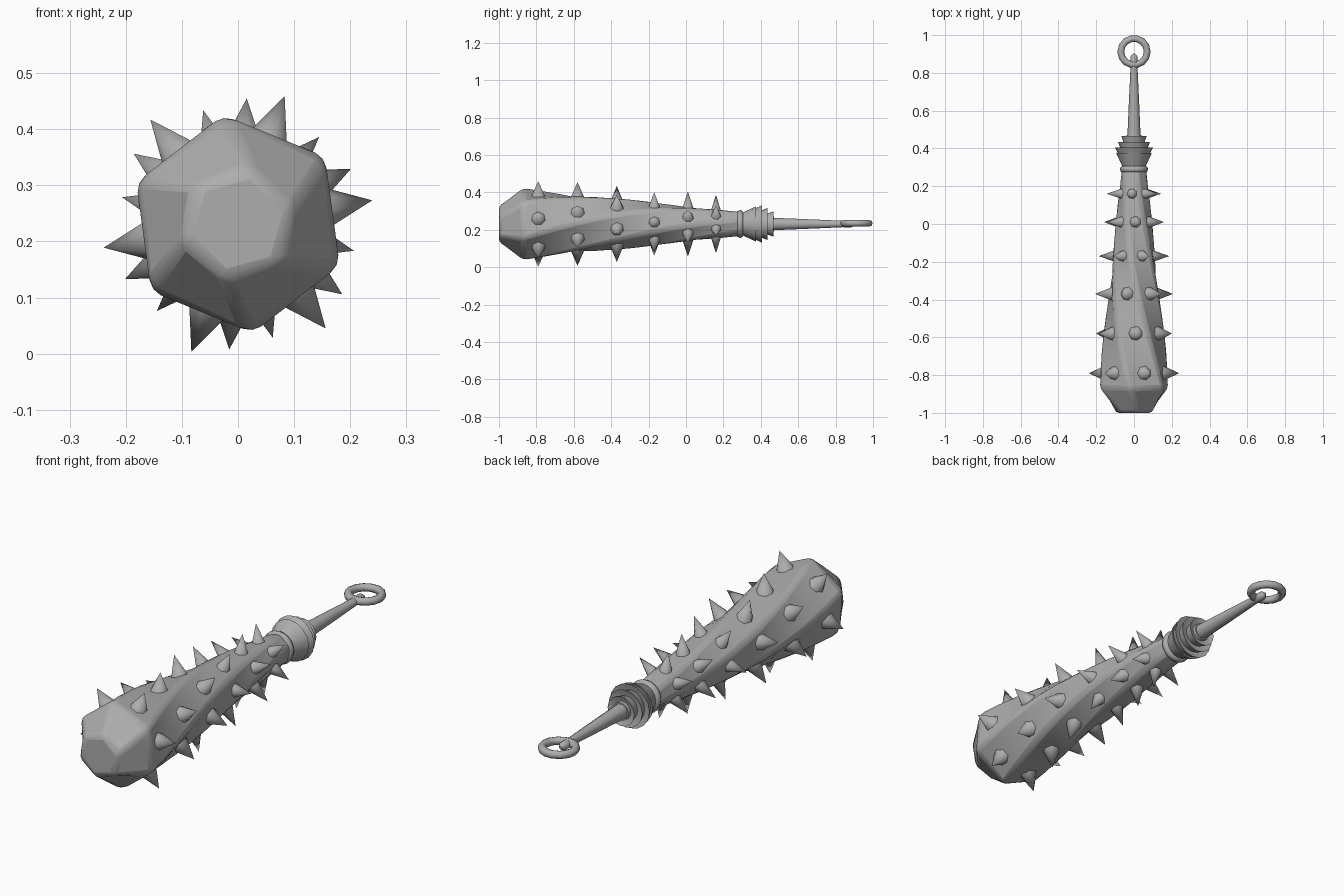
import bpy, bmesh, math
from mathutils import Vector

if "Cube" in bpy.data.objects:
    bpy.data.objects.remove(bpy.data.objects["Cube"])

ZC = 0.231  # height of the club's long axis

grey = bpy.data.materials.new("plain grey")
grey.diffuse_color = (0.42, 0.42, 0.42, 1)
grey.use_nodes = True
grey.node_tree.nodes["Principled BSDF"].inputs["Base Color"].default_value = grey.diffuse_color


def finish(bm, name, angle, bevel=0.0):
    bmesh.ops.recalc_face_normals(bm, faces=bm.faces)
    mesh = bpy.data.meshes.new(name)
    bm.to_mesh(mesh)
    bm.free()
    mesh.materials.append(grey)
    ob = bpy.data.objects.new(name, mesh)
    bpy.context.collection.objects.link(ob)
    if bevel:
        mod = ob.modifiers.new("soft ridges", 'BEVEL')
        mod.width, mod.segments = bevel, 2
        mod.limit_method = 'ANGLE'
        mod.angle_limit = math.radians(25)
    bpy.ops.object.select_all(action='DESELECT')
    ob.select_set(True)
    bpy.context.view_layer.objects.active = ob
    bpy.ops.object.shade_smooth_by_angle(angle=math.radians(angle))
    return ob


def loft(name, rings, sides, angle=35, bevel=0.0):
    """Skin rings of (y, radius, turn in degrees) along the club's axis."""
    bm = bmesh.new()
    loops = []
    for y, r, turn in rings:
        a0 = math.radians(turn)
        loops.append([bm.verts.new((r * math.cos(a0 + k * math.tau / sides), y,
                                    ZC + r * math.sin(a0 + k * math.tau / sides)))
                      for k in range(sides)])
    for a, b in zip(loops, loops[1:]):
        for k in range(sides):
            n = (k + 1) % sides
            bm.faces.new((a[k], a[n], b[n], b[k]))
    bm.faces.new(loops[0])
    bm.faces.new(loops[-1])
    return finish(bm, name, angle, bevel)


def torus(name, center, axis, major, minor, nmaj, nmin):
    bm = bmesh.new()
    rot = Vector((0, 0, 1)).rotation_difference(Vector(axis))
    grid = []
    for i in range(nmaj):
        u = math.tau * i / nmaj
        row = []
        for j in range(nmin):
            v = math.tau * j / nmin
            d = major + minor * math.cos(v)
            p = Vector((d * math.cos(u), d * math.sin(u), minor * math.sin(v)))
            row.append(bm.verts.new(rot @ p + Vector(center)))
        grid.append(row)
    for i in range(nmaj):
        for j in range(nmin):
            i2, j2 = (i + 1) % nmaj, (j + 1) % nmin
            bm.faces.new((grid[i][j], grid[i2][j], grid[i2][j2], grid[i][j2]))
    return finish(bm, name, 70)


# Twisted six-sided club head with a chamfered front end
body = [(-1.0, 0.103, 15)]
for i in range(13):
    t = i / 12
    body.append((-0.87 + 1.17 * t, 0.198 - 0.128 * t, 36 + 106 * t))
loft("club_head", body, 6, 35, 0.018)

# Rows of spikes on the middle of each twisted face: y, turn, tip radius, base radius
rows = [(-0.79, 10, 0.243, 0.042), (-0.58, 26, 0.224, 0.042),
        (-0.37, 47, 0.212, 0.040), (-0.17, 65, 0.187, 0.034),
        (0.01, 85, 0.174, 0.034), (0.16, 98, 0.156, 0.031)]
for n, (y, turn, tip, base) in enumerate(rows):
    bm = bmesh.new()
    foot = (0.198 - 0.128 * (y + 0.87) / 1.17) * 0.866 - 0.012
    for k in range(6):
        a = math.radians(turn + 60 * k)
        out = Vector((math.cos(a), 0, math.sin(a)))
        side = Vector((-out.z, 0, out.x))
        mid = Vector((0, y, ZC))
        ring = []
        for j in range(7):
            b = math.tau * j / 7
            ring.append(bm.verts.new(mid + out * foot + side * base * math.cos(b)
                                     + Vector((0, base * math.sin(b), 0))))
        top = bm.verts.new(mid + out * tip)
        for j in range(7):
            bm.faces.new((ring[j], ring[(j + 1) % 7], top))
        bm.faces.new(ring)
    finish(bm, "spike_row_%d" % (n + 1), 60)

# Rounded band behind the head
torus("neck_band", (0, 0.29, ZC), (0, 1, 0), 0.057, 0.018, 20, 8)

# Collar of nested flared cups: front y, front radius, rim y, rim radius
loft("collar_core", [(0.29, 0.055, 0), (0.47, 0.04, 0)], 16)
cups = [(0.305, 0.062, 0.375, 0.094), (0.36, 0.078, 0.405, 0.100),
        (0.39, 0.068, 0.435, 0.085), (0.42, 0.052, 0.467, 0.067)]
for n, (y0, r0, y1, r1) in enumerate(cups):
    loft("collar_cup_%d" % (n + 1),
         [(y0, r0, 0), (y1, r1, 0), (y1 - 0.012, r1 * 0.6, 0)], 16)

# Tapered handle with a pointed end reaching into the ring
loft("handle", [(0.44, 0.036, 0), (0.65, 0.027, 0), (0.84, 0.018, 0),
                (0.86, 0.020, 0), (0.885, 0.019, 0), (0.902, 0.006, 0)], 10, 50)

# Hanging ring
torus("hanging_ring", (0, 0.912, ZC + 0.004), (0, 0, 1), 0.070, 0.018, 14, 8)
